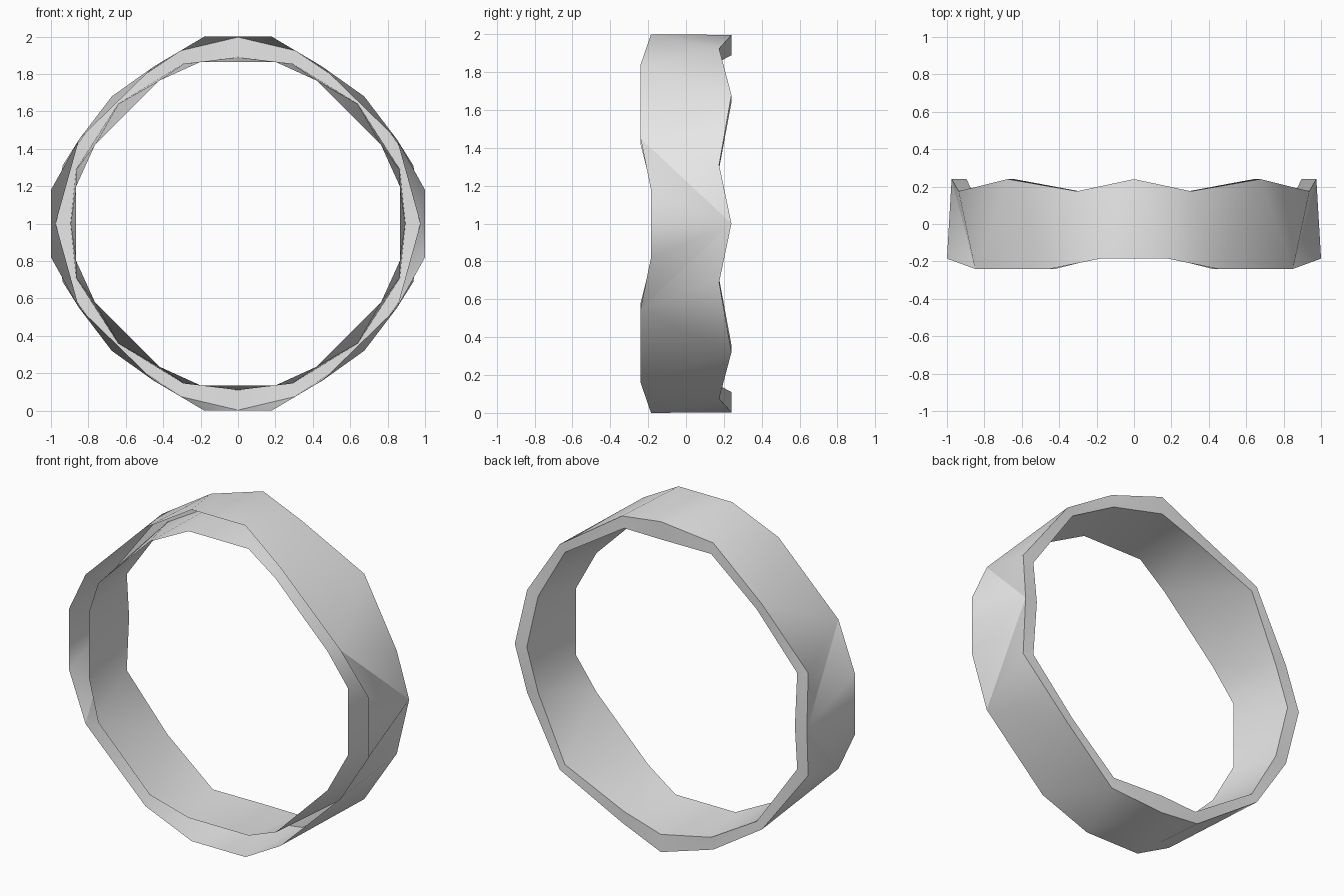
import bpy
import bmesh
from math import radians

cube = bpy.data.objects.get("Cube")
if cube:
    bpy.data.objects.remove(cube)

# One grey for the whole band
grey = bpy.data.materials.new("plain_grey")
grey.use_nodes = True
grey.diffuse_color = (0.8, 0.8, 0.8, 1)
grey.node_tree.nodes["Principled BSDF"].inputs["Base Color"].default_value = (0.8, 0.8, 0.8, 1)

# Edge depths: the wavy front and back borders of a quarter of the band
FRONT_Y = (-0.185, -0.185, -0.24, -0.24, -0.185, -0.185)
BACK_Y = (0.24, 0.175, 0.24, 0.175, 0.24)

# Quarter outlines (x, z), running from the side to the top
OUTER_FRONT = ((1, 0), (1, 0.18), (0.85, 0.45), (0.45, 0.84), (0.18, 1), (0, 1))
OUTER_BACK = ((0.975, 0), (0.938, 0.31), (0.675, 0.68), (0.305, 0.925), (0, 0.997))
INNER_FRONT = ((0.865, 0), (0.865, 0.2), (0.765, 0.42), (0.42, 0.765), (0.2, 0.865), (0, 0.865))
INNER_BACK = ((0.895, 0), (0.865, 0.29), (0.64, 0.64), (0.29, 0.855), (0, 0.89))

bm = bmesh.new()


def border(outline, depths):
    return [bm.verts.new((x, y, z)) for (x, z), y in zip(outline, depths)]


def wall(front, back, steps, outward):
    """Zip two borders with triangles; F steps along the front, B along the back."""
    i = j = 0
    for step in steps:
        if step == "F":
            tri = (front[i], front[i + 1], back[j])
            i += 1
        else:
            tri = (front[i], back[j + 1], back[j])
            j += 1
        bm.faces.new(tri[::-1] if outward else tri)


outer_front = border(OUTER_FRONT, FRONT_Y)
outer_back = border(OUTER_BACK, BACK_Y)
inner_front = border(INNER_FRONT, FRONT_Y)
inner_back = border(INNER_BACK, BACK_Y)

# Outer and inner walls, open towards the front
wall(outer_front, outer_back, "FFBBFBFBF", True)
wall(inner_front, inner_back, "FBFBFBFBF", False)

# Closed back rim
for k in range(len(outer_back) - 1):
    bm.faces.new((inner_back[k], inner_back[k + 1], outer_back[k + 1], outer_back[k]))

mesh = bpy.data.meshes.new("wavy_band")
bm.to_mesh(mesh)
bm.free()
mesh.materials.append(grey)
band = bpy.data.objects.new("wavy_band", mesh)
bpy.context.collection.objects.link(band)
band.location.z = 1

bpy.ops.object.select_all(action="DESELECT")
band.select_set(True)
bpy.context.view_layer.objects.active = band
bpy.ops.object.shade_smooth_by_angle(angle=radians(35))

# Mirror the quarter into the full ring
mirror = band.modifiers.new("mirror_quarters", "MIRROR")
mirror.use_axis = (True, False, True)
mirror.merge_threshold = 0.001
